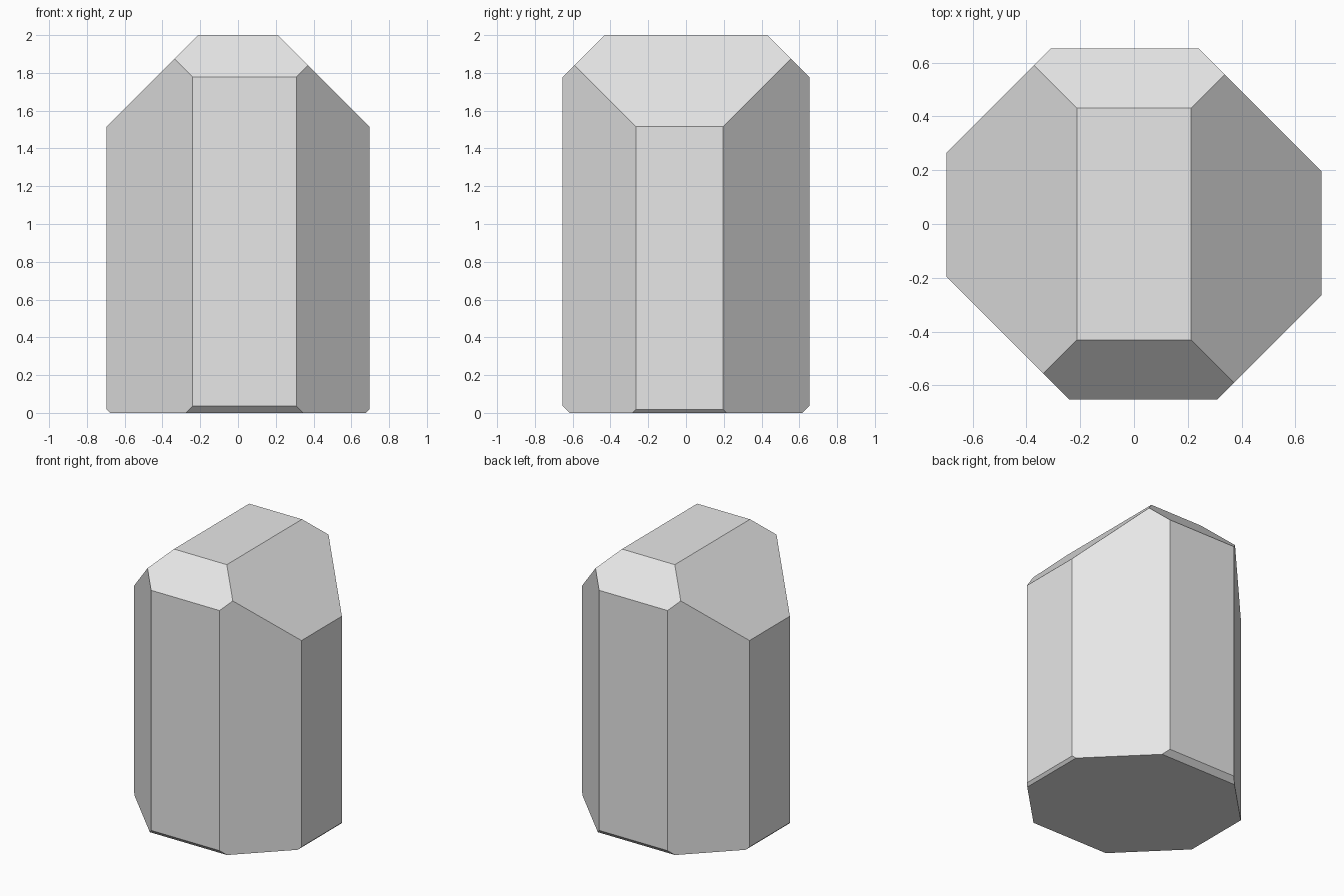
import bpy
import bmesh
from mathutils import Vector

cube = bpy.data.objects.get("Cube")
if cube:
    bpy.data.objects.remove(cube, do_unlink=True)

# Stone colour
grey = bpy.data.materials.new("light_grey")
grey.use_nodes = True
colour = (0.8, 0.8, 0.8, 1)
grey.diffuse_color = colour
grey.node_tree.nodes["Principled BSDF"].inputs["Base Color"].default_value = colour

HALF_X, HALF_Y, HEIGHT = 0.696, 0.653, 2.0


def cut(bm, normal, distance):
    """Slice off everything beyond the plane and cap the opening."""
    n = Vector(normal)
    point = n * (distance / n.length_squared)
    result = bmesh.ops.bisect_plane(
        bm, geom=bm.verts[:] + bm.edges[:] + bm.faces[:], dist=1e-5,
        plane_co=point, plane_no=n, clear_outer=True)
    edges = [e for e in result["geom_cut"] if isinstance(e, bmesh.types.BMEdge)]
    bmesh.ops.edgeloop_fill(bm, edges=edges)


# Block to be faceted
bm = bmesh.new()
bmesh.ops.create_cube(bm, size=1)
for v in bm.verts:
    v.co = (v.co.x * 2 * HALF_X, v.co.y * 2 * HALF_Y, (v.co.z + 0.5) * HEIGHT)

for side in (-1, 1):
    # Vertical corner facets, alternating deep and shallow
    cut(bm, (side, side, 0), 0.893)
    cut(bm, (side, -side, 0), 0.962)
    # Sloping crown facets
    cut(bm, (side, 0, 1), 2.212)
    cut(bm, (0, side, 1), 2.431)
    # Narrow bevels around the base
    cut(bm, (side, 0, -1), 0.678)
    cut(bm, (0, side, -1), 0.617)

bmesh.ops.recalc_face_normals(bm, faces=bm.faces)
mesh = bpy.data.meshes.new("faceted_stone")
bm.to_mesh(mesh)
bm.free()
mesh.materials.append(grey)
stone = bpy.data.objects.new("faceted_stone", mesh)
bpy.context.collection.objects.link(stone)
